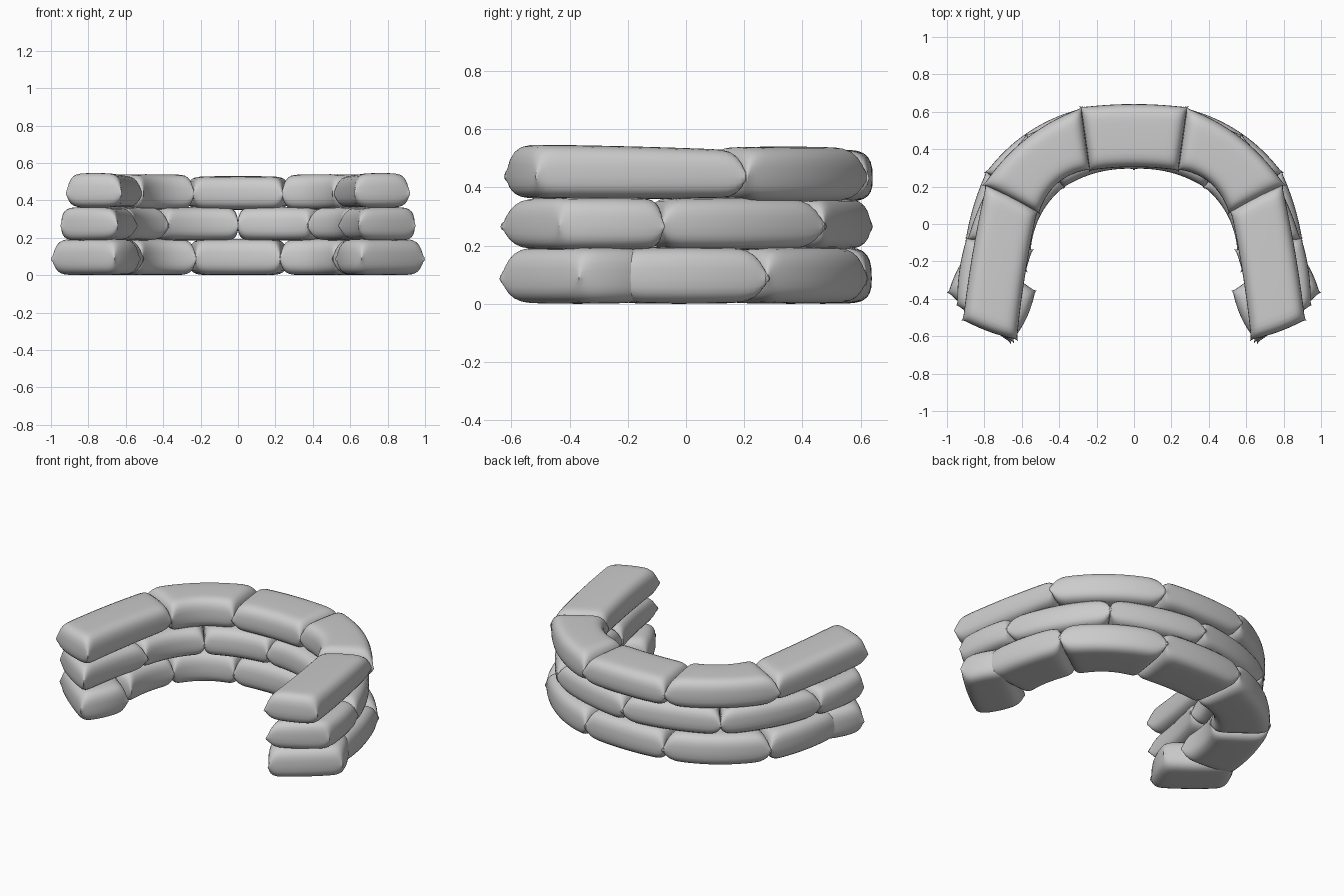
import bpy, bmesh, math
from mathutils import Vector

if "Cube" in bpy.data.objects:
    bpy.data.objects.remove(bpy.data.objects["Cube"])

NU, NV = 24, 18


def puff(dist, radius):
    # rounded fall-off of the stuffing towards a seam
    k = max(0.0, 1 - dist / radius)
    return max(0.0, 1 - k ** 2.6) ** (1 / 2.9)


def spread(k):
    # rows crowd together towards the seams
    s = math.sin(math.pi / 2 * k)
    return math.copysign(1 - (1 - abs(s)) ** 1.15, s)


def bag(name, start, end, bulge, z0, z1, hw, lift=0.0, mirror=1, blunt=0.012):
    # start / end: (x, y, angle of the end seam); the bag bends between them
    p0, p1 = Vector(start[:2]), Vector(end[:2])
    e0, e1 = [Vector((math.cos(math.radians(a)), math.sin(math.radians(a)))) * hw
              for a in (start[2], end[2])]
    chord = p1 - p0
    length = chord.length
    side = Vector((-chord.y, chord.x)).normalized() * bulge
    bm = bmesh.new()

    def vert(i, j, sign):
        u, v = spread(2 * i / NU - 1), spread(2 * j / NV - 1)
        a = max(0.0, 1 - (1 - abs(u)) * length / 2 / 0.09)
        b = max(0.0, 1 - (1 - abs(v)) * hw / 0.1)
        # blend of both fall-offs keeps the corners full
        f = max(0.0, 1 - (a ** 3.6 + b ** 3.6 - (a * b) ** 3.6)) ** (1 / 2.9)
        f *= 1 - 0.05 * v * v - 0.03 * u * u
        # ends swell outward, small pointed ears stay at the seam corners
        ear = 0.008 * (u * v) ** 40
        uu = u * (1 + (blunt * (1 - v * v) + ear) * 2 / length)
        vv = v * (1 + ear / hw)
        t = (uu + 1) / 2
        p = p0 + chord * t + side * (4 * t * (1 - t)) + e0.lerp(e1, t) * vv
        mid = z0 + (z1 - z0) * 0.44
        z = mid + f * (z1 + lift * t - mid) if sign > 0 else mid - f * (mid - z0)
        return bm.verts.new((p.x * mirror, p.y, z))

    for s in (1, -1):
        g = [[vert(i, j, s) for j in range(NV + 1)] for i in range(NU + 1)]
        for i in range(NU):
            for j in range(NV):
                bm.faces.new((g[i][j], g[i + 1][j], g[i + 1][j + 1], g[i][j + 1]))
    bmesh.ops.remove_doubles(bm, verts=bm.verts, dist=0.0003)
    bmesh.ops.recalc_face_normals(bm, faces=bm.faces)
    for f in bm.faces:
        f.smooth = True
    me = bpy.data.meshes.new(name)
    bm.to_mesh(me)
    bm.free()
    bpy.context.collection.objects.link(bpy.data.objects.new(name, me))


def pair(name, *args, **kw):
    bag(name + "_right", *args, **kw)
    bag(name + "_left", *args, mirror=-1, **kw)


# bottom course
B = (0.0, 0.195, 0.17)
bag("bottom_back_bag", (-0.25, 0.45, 98), (0.25, 0.45, 82), 0.02, *B, blunt=0)
pair("bottom_corner_bag", (0.25, 0.45, 82), (0.65, 0.18, 35), 0.055, *B, blunt=0)
pair("bottom_side_bag", (0.65, 0.18, 35), (0.745, -0.24, 4), 0.025, *B, blunt=0)
pair("bottom_end_bag", (0.595, -0.495, 116), (0.915, -0.235, 120), -0.01, *B[:2], 0.152, blunt=0.022)

# middle course, joints staggered
M = (0.185, 0.365, 0.17)
pair("middle_back_bag", (0.0, 0.465, 90), (0.475, 0.335, 54), 0.03, *M, blunt=0)
pair("middle_corner_bag", (0.475, 0.335, 54), (0.72, -0.11, 10), 0.04, *M, blunt=0)
pair("middle_end_bag", (0.72, -0.11, 10), (0.795, -0.53, 33), 0.015, *M[:2], 0.178)

# top course
T = (0.35, 0.53, 0.17)
bag("top_back_bag", (-0.26, 0.455, 98), (0.26, 0.455, 82), 0.018, *T, blunt=0)
pair("top_corner_bag", (0.26, 0.455, 82), (0.655, 0.135, 27), 0.055, 0.35, 0.54, 0.165, blunt=0)
pair("top_end_bag", (0.655, 0.135, 27), (0.77, -0.565, 20), 0.01, 0.36, 0.532, 0.153, lift=0.018)
